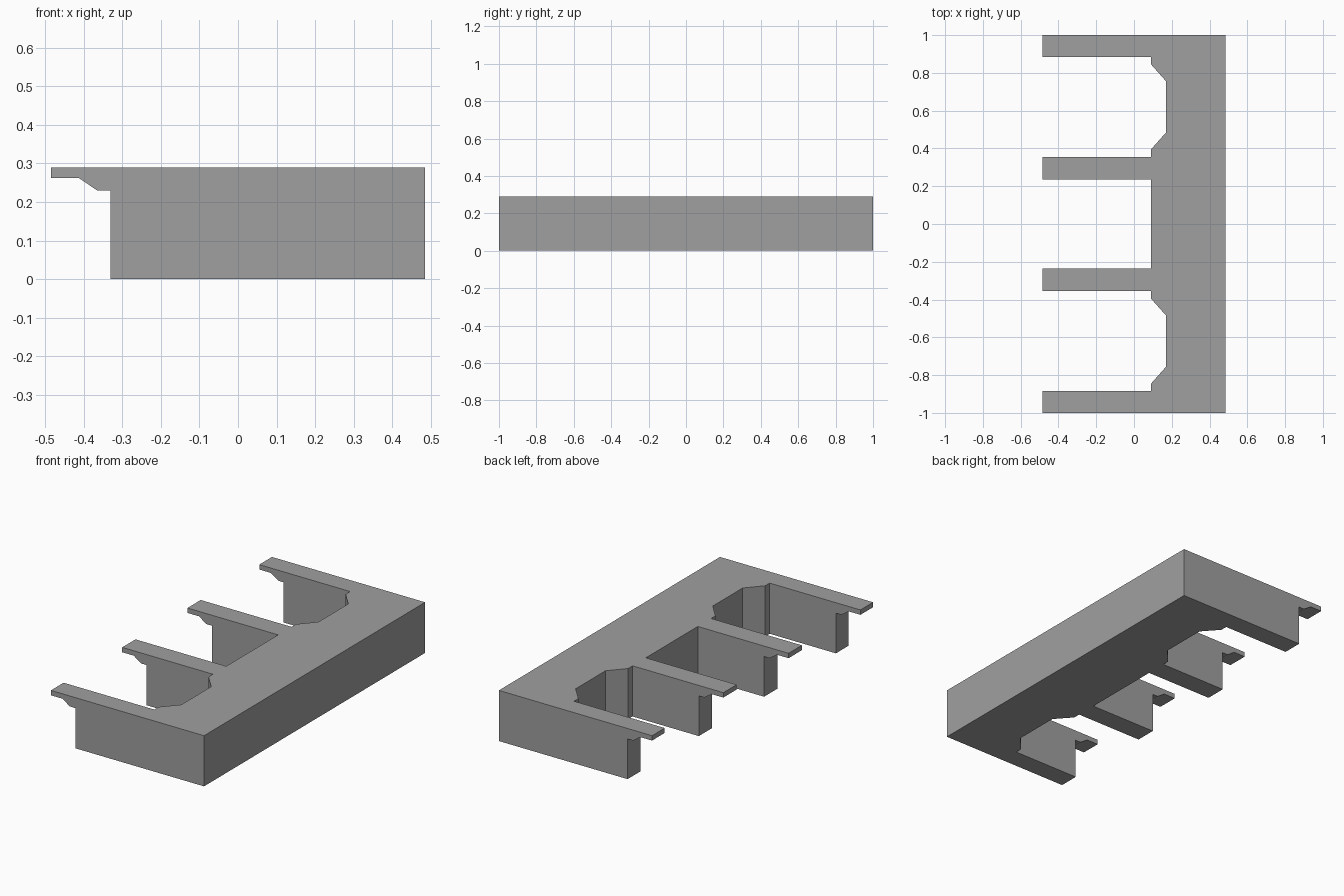
import bpy
import bmesh
from mathutils import Vector

cube = bpy.data.objects.get("Cube")
if cube:
    bpy.data.objects.remove(cube, do_unlink=True)

HEIGHT = 0.29
BACK, TIP = 0.485, -0.485

grey = bpy.data.materials.new("mid grey")
grey.use_nodes = True
grey.diffuse_color = (0.35, 0.35, 0.35, 1)
grey.node_tree.nodes["Principled BSDF"].inputs["Base Color"].default_value = grey.diffuse_color


def prism(name, outline, direction):
    """Extrude a flat 3D outline along a direction into a closed solid."""
    bm = bmesh.new()
    face = bm.faces.new([bm.verts.new(p) for p in outline])
    moved = bmesh.ops.extrude_face_region(bm, geom=[face])["geom"]
    verts = [v for v in moved if isinstance(v, bmesh.types.BMVert)]
    bmesh.ops.translate(bm, verts=verts, vec=Vector(direction))
    bmesh.ops.recalc_face_normals(bm, faces=bm.faces)
    mesh = bpy.data.meshes.new(name)
    bm.to_mesh(mesh)
    bm.free()
    mesh.materials.append(grey)
    obj = bpy.data.objects.new(name, mesh)
    bpy.context.collection.objects.link(obj)
    return obj


# Comb-shaped body: half of the plan, mirrored across the middle
half = [(BACK, 1), (TIP, 1), (TIP, 0.885), (0.09, 0.885), (0.09, 0.845),
        (0.17, 0.755), (0.17, 0.485), (0.09, 0.395), (0.09, 0.355),
        (TIP, 0.355), (TIP, 0.235), (0.09, 0.235)]
plan = half + [(x, -y) for x, y in reversed(half)]
body = prism("comb_body", [(x, y, 0) for x, y in plan], (0, 0, HEIGHT))

# Cutter that leaves a thin stepped overhang at every arm tip
step = [(-0.6, -0.1), (-0.33, -0.1), (-0.33, 0.23), (-0.365, 0.23),
        (-0.412, 0.262), (-0.6, 0.262)]
cutter = prism("overhang_cutter", [(x, -1.2, z) for x, z in step], (0, 2.4, 0))
cutter.hide_render = True

cut = body.modifiers.new("overhang", "BOOLEAN")
cut.operation = "DIFFERENCE"
cut.solver = "EXACT"
cut.object = cutter

# Bake the cut and drop the helper
bpy.context.view_layer.objects.active = body
body.select_set(True)
bpy.ops.object.modifier_apply(modifier=cut.name)
bpy.data.objects.remove(cutter, do_unlink=True)
